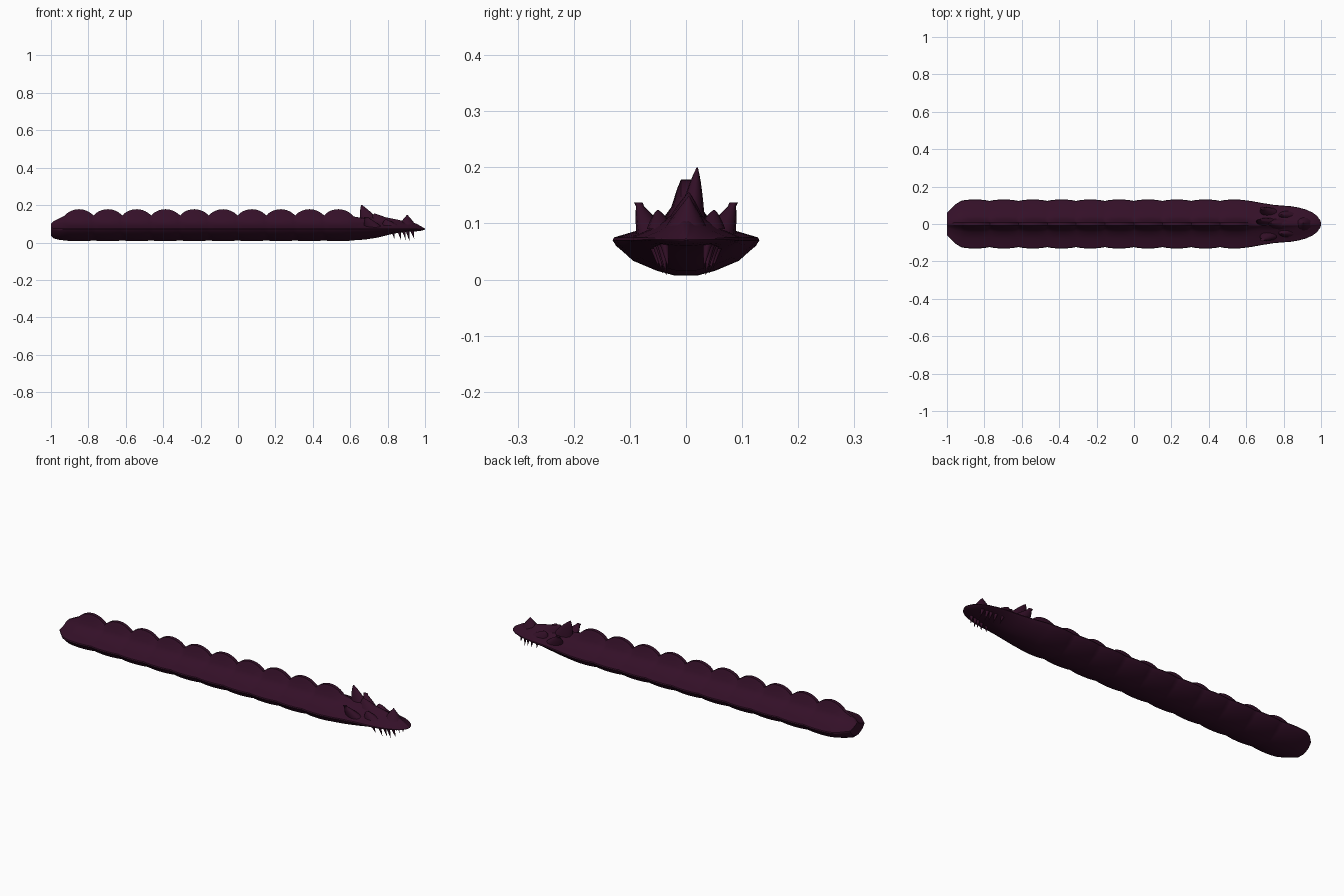
import bpy, bmesh, math
from mathutils import Vector

if "Cube" in bpy.data.objects:
    bpy.data.objects.remove(bpy.data.objects["Cube"], do_unlink=True)

hide = bpy.data.materials.new("dark_plum_hide")
hide.use_nodes = True
plum = (0.034, 0.005, 0.021, 1)
hide.diffuse_color = plum
hide.node_tree.nodes["Principled BSDF"].inputs["Base Color"].default_value = plum


def loft(name, rings, angle=45):
    """Skin a list of closed rings, with capped ends."""
    bm = bmesh.new()
    rows = [[bm.verts.new(p) for p in ring] for ring in rings]
    n = len(rows[0])
    for a, b in zip(rows, rows[1:]):
        for i in range(n):
            j = (i + 1) % n
            bm.faces.new((a[i], a[j], b[j], b[i]))
    bm.faces.new(rows[0])
    bm.faces.new(rows[-1])
    bmesh.ops.recalc_face_normals(bm, faces=bm.faces)
    mesh = bpy.data.meshes.new(name)
    bm.to_mesh(mesh)
    bm.free()
    mesh.materials.append(hide)
    ob = bpy.data.objects.new(name, mesh)
    bpy.context.collection.objects.link(ob)
    bpy.ops.object.select_all(action='DESELECT')
    ob.select_set(True)
    bpy.context.view_layer.objects.active = ob
    bpy.ops.object.shade_smooth_by_angle(angle=math.radians(angle))
    return ob


def ring(x, w, edge, shoulder, top, bottom):
    """Cross-section: crest, sloping back, overhanging side lip, round belly."""
    def mix(a, b, t):
        return a + (b - a) * t
    half = [(0.07, top), (0.12, mix(shoulder, top, 0.78)),
            (0.2, mix(shoulder, top, 0.32)), (0.33, shoulder),
            (0.6, mix(edge, shoulder, 0.55)), (0.85, mix(edge, shoulder, 0.28)),
            (0.98, mix(edge, shoulder, 0.14)), (1, edge),
            (0.95, mix(edge, bottom, 0.16)), (0.87, mix(edge, bottom, 0.3)),
            (0.72, mix(edge, bottom, 0.58)), (0.4, mix(edge, bottom, 0.86)),
            (0.15, bottom)]
    right = [(x, f * w, z) for f, z in half]
    left = [(x, -f * w, z) for f, z in reversed(half)]
    return right + left


# Body: tail end, ten repeating humps, then the neck and head
PITCH, FIRST = 0.154, -0.85
rings = [ring(-1.0, 0.06, 0.075, 0.09, 0.1, 0.035),
         ring(-0.985, 0.075, 0.073, 0.095, 0.115, 0.022),
         ring(-0.955, 0.105, 0.07, 0.1, 0.13, 0.014)]
x = -0.925
while x < 0.605:
    hump = abs(math.cos(math.pi * (x - FIRST) / PITCH)) ** 0.6
    rings.append(ring(x, 0.122 + 0.009 * hump, 0.07, 0.106,
                      0.139 + 0.039 * hump, 0.012 - 0.005 * hump))
    x += PITCH / 14
for station in [(0.62, 0.124, 0.07, 0.106, 0.139, 0.012),
                (0.68, 0.113, 0.07, 0.107, 0.128, 0.016),
                (0.75, 0.102, 0.07, 0.108, 0.135, 0.027),
                (0.8, 0.098, 0.07, 0.11, 0.133, 0.04),
                (0.84, 0.095, 0.07, 0.108, 0.125, 0.049),
                (0.88, 0.088, 0.07, 0.104, 0.116, 0.055),
                (0.92, 0.077, 0.071, 0.1, 0.111, 0.058),
                (0.955, 0.061, 0.071, 0.092, 0.1, 0.06),
                (0.98, 0.042, 0.071, 0.082, 0.086, 0.063),
                (0.995, 0.02, 0.071, 0.075, 0.077, 0.067),
                (1.0, 0.005, 0.071, 0.072, 0.073, 0.07)]:
    rings.append(ring(*station))
loft("serpent_body", rings)


def spike(name, base, tip, rx, ry, power=1.0, blunt=0.04, sides=12):
    """Tapering elliptical spike standing on a horizontal base."""
    base, tip = Vector(base), Vector(tip)
    out = []
    for k in range(9):
        t = k / 8
        c = base.lerp(tip, t)
        r = max((1 - t) ** power, blunt)
        out.append([(c.x + rx * r * math.cos(a), c.y + ry * r * math.sin(a), c.z)
                    for a in (2 * math.pi * i / sides for i in range(sides))])
    return loft(name, out, 60)


# Head crest and nose horn
spike("head_crest", (0.715, 0.008, 0.1), (0.661, 0.02, 0.2), 0.06, 0.026, 0.75)
spike("brow_ridge", (0.78, 0, 0.11), (0.73, 0.005, 0.155), 0.07, 0.03, 0.8)
spike("nose_horn", (0.905, 0, 0.095), (0.905, 0.005, 0.148), 0.045, 0.036, 0.9)

# Paired side fins, brows and hanging teeth
for side, label in ((1, "left"), (-1, "right")):
    spike(label + "_head_fin", (0.725, side * 0.058, 0.08),
          (0.685, side * 0.085, 0.137), 0.05, 0.03, 0.7, 0.25)
    spike(label + "_brow", (0.815, side * 0.045, 0.09),
          (0.79, side * 0.05, 0.124), 0.045, 0.025, 0.7)
    for i, (tx, length) in enumerate([(0.825, 0.045), (0.86, 0.052), (0.885, 0.05),
                                      (0.905, 0.056), (0.93, 0.045)]):
        y = side * (0.06 - 0.2 * (tx - 0.825))
        spike(f"{label}_tooth_{i + 1}", (tx, y, 0.067),
              (tx + 0.012, y * 0.8, 0.064 - length), 0.011, 0.009, 1.0, 0.04, 8)
